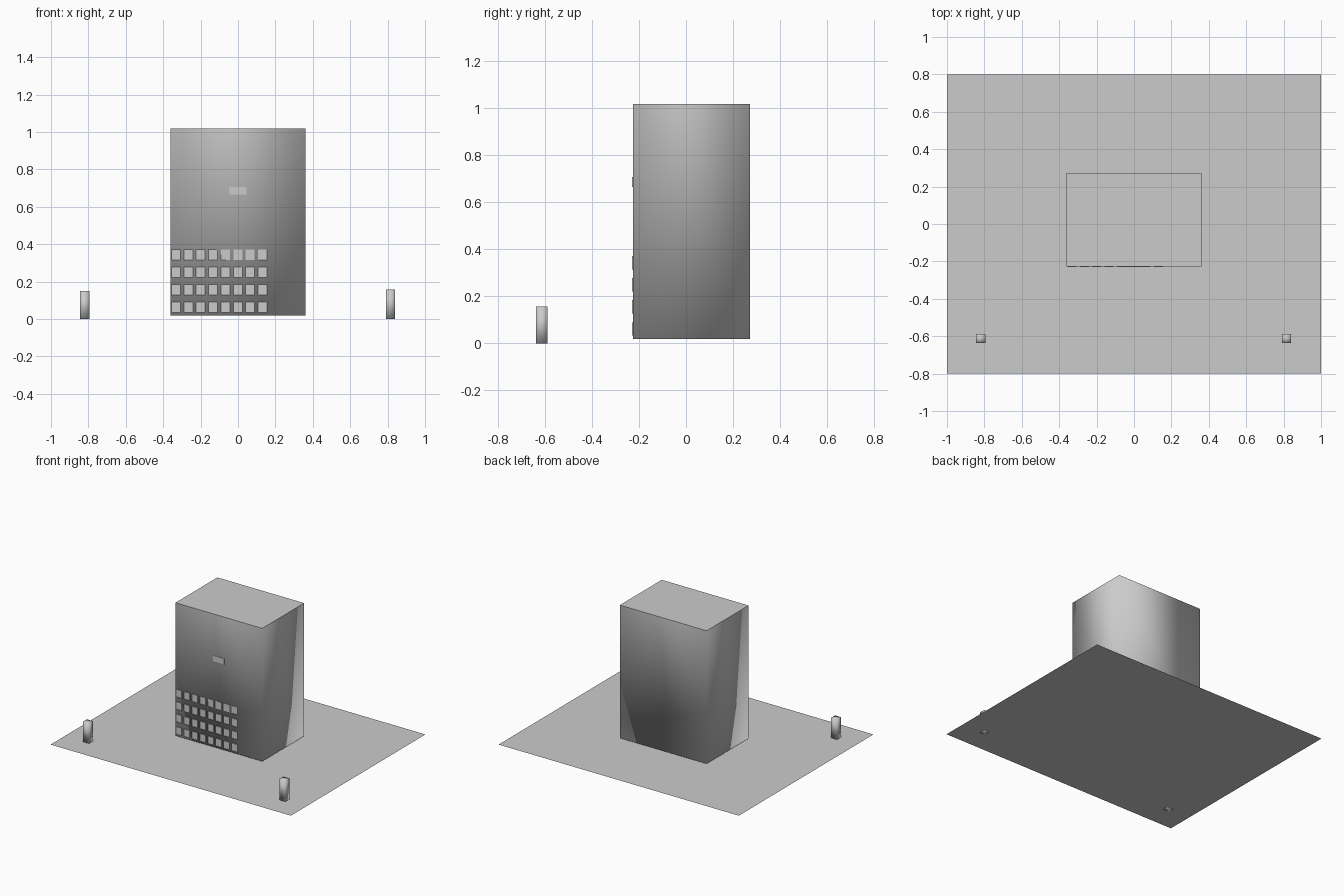
import bpy, bmesh

if "Cube" in bpy.data.objects:
    bpy.data.objects.remove(bpy.data.objects["Cube"])

grey = bpy.data.materials.new("light_grey")
grey.diffuse_color = (0.6, 0.6, 0.6, 1)
grey.use_nodes = True
grey.node_tree.nodes["Principled BSDF"].inputs["Base Color"].default_value = grey.diffuse_color


def box(name, x0, x1, y0, y1, z0, z1, smooth=False, flat_top=True):
    """Axis-aligned box; smooth boxes share normals around their sides."""
    bm = bmesh.new()
    bmesh.ops.create_cube(bm, size=1)
    for v in bm.verts:
        v.co.x = x1 if v.co.x > 0 else x0
        v.co.y = y1 if v.co.y > 0 else y0
        v.co.z = z1 if v.co.z > 0 else z0
    bm.normal_update()
    for f in bm.faces:
        f.smooth = smooth and not (flat_top and f.normal.z > 0.5)
    return finish(name, bm)


def finish(name, bm):
    mesh = bpy.data.meshes.new(name)
    bm.to_mesh(mesh)
    bm.free()
    mesh.materials.append(grey)
    obj = bpy.data.objects.new(name, mesh)
    bpy.context.collection.objects.link(obj)
    return obj


# Ground sheet
bm = bmesh.new()
bmesh.ops.create_grid(bm, x_segments=1, y_segments=1, size=1)
for v in bm.verts:
    v.co.y *= 0.8
finish("ground_sheet", bm)

# Main tower block, raised slightly off the sheet
FRONT = -0.226
box("tower_block", -0.362, 0.36, FRONT, 0.272, 0.018, 1.019, smooth=True)

# Window plates: 8 columns by 4 rows on the lower left of the front
for row in range(4):
    for col in range(8):
        x = -0.332 + col * 0.0662
        z = 0.062 + row * 0.0937
        box(f"window_{row}_{col}", x - 0.024, x + 0.024,
            FRONT - 0.003, FRONT + 0.002, z - 0.028, z + 0.028)

# Small plaque high on the front
box("front_plaque", -0.048, 0.045, FRONT - 0.003, FRONT + 0.002, 0.665, 0.707)

# Two short posts at the front corners
for name, x, h in (("left_post", -0.82, 0.151), ("right_post", 0.815, 0.158)):
    box(name, x - 0.025, x + 0.025, -0.637, -0.589, 0, h, smooth=True, flat_top=False)
